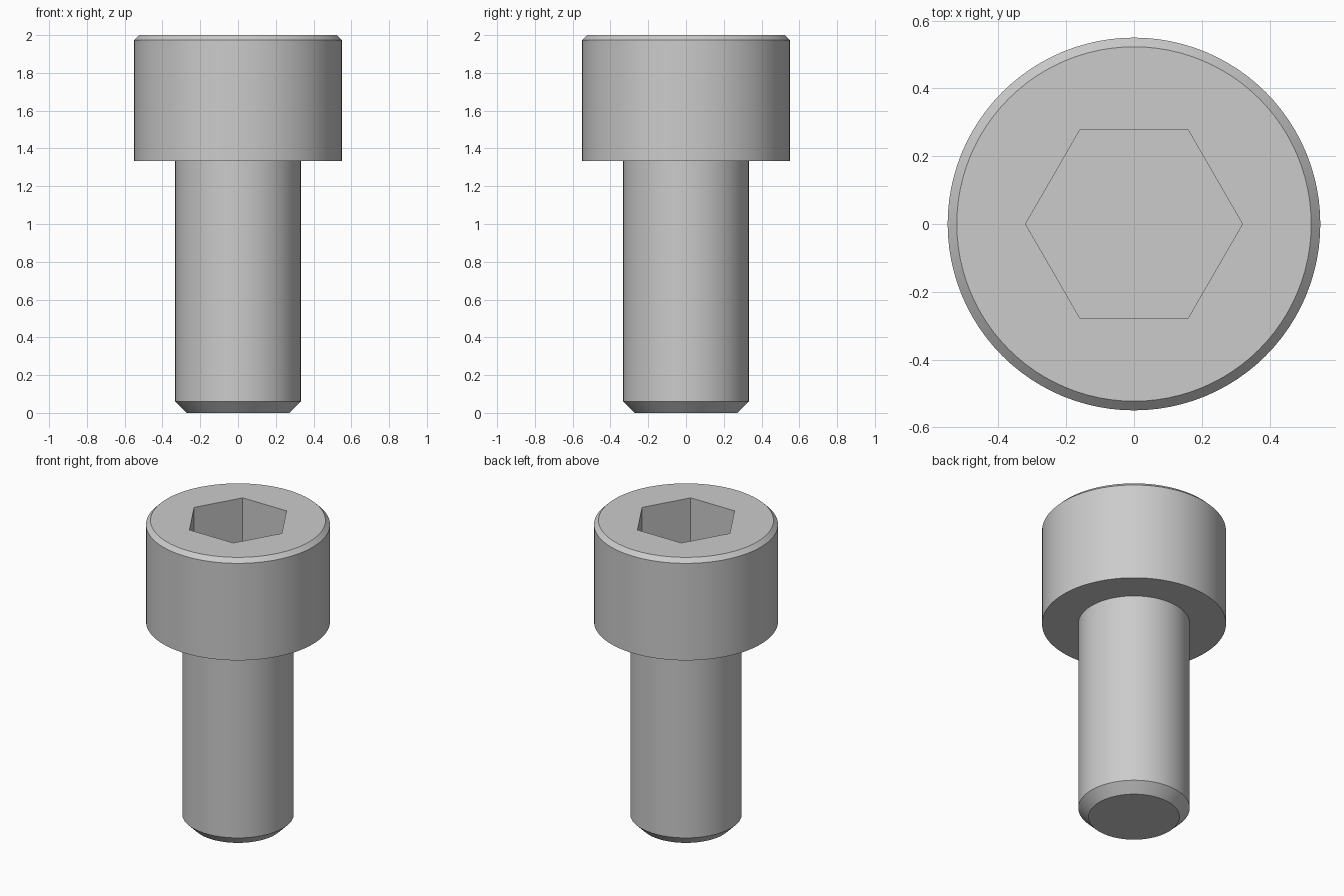
import bpy
import bmesh
import math

SEGMENTS = 96
SOCKET_RADIUS = 0.32
SOCKET_DEPTH = 0.33

cube = bpy.data.objects.get("Cube")
if cube:
    bpy.data.objects.remove(cube, do_unlink=True)

steel = bpy.data.materials.new("light_grey_steel")
steel.use_nodes = True
colour = (0.6, 0.6, 0.6, 1)
steel.diffuse_color = colour
steel.node_tree.nodes["Principled BSDF"].inputs["Base Color"].default_value = colour


def lathe(name, profile, sides):
    """Stack rings of (radius, height) into a closed solid with flat caps."""
    bm = bmesh.new()
    rings = []
    for radius, z in profile:
        angles = [math.tau * i / sides for i in range(sides)]
        rings.append([bm.verts.new((radius * math.cos(a), radius * math.sin(a), z))
                      for a in angles])
    for low, high in zip(rings, rings[1:]):
        for i in range(sides):
            j = (i + 1) % sides
            bm.faces.new((low[i], low[j], high[j], high[i]))
    bm.faces.new(rings[0][::-1])
    bm.faces.new(rings[-1])
    mesh = bpy.data.meshes.new(name)
    bm.to_mesh(mesh)
    bm.free()
    mesh.materials.append(steel)
    obj = bpy.data.objects.new(name, mesh)
    bpy.context.collection.objects.link(obj)
    return obj


# Chamfered shank and chamfered head as one turned solid
screw = lathe("socket_head_screw", [
    (0.272, 0), (0.333, 0.061),
    (0.333, 1.333), (0.55, 1.333),
    (0.55, 1.973), (0.523, 2),
], SEGMENTS)

# Hexagonal socket with corners on the x axis
cutter = lathe("hex_socket_cutter",
               [(SOCKET_RADIUS, 2 - SOCKET_DEPTH), (SOCKET_RADIUS, 2.2)], 6)
cutter.hide_render = True
cut = screw.modifiers.new("hex_socket", "BOOLEAN")
cut.operation = "DIFFERENCE"
cut.solver = "EXACT"
cut.object = cutter

# Apply the cut, drop the cutter and smooth the round walls
bpy.ops.object.select_all(action="DESELECT")
screw.select_set(True)
bpy.context.view_layer.objects.active = screw
bpy.ops.object.modifier_apply(modifier=cut.name)
bpy.data.objects.remove(cutter, do_unlink=True)
bpy.ops.object.shade_smooth_by_angle(angle=math.radians(30))
